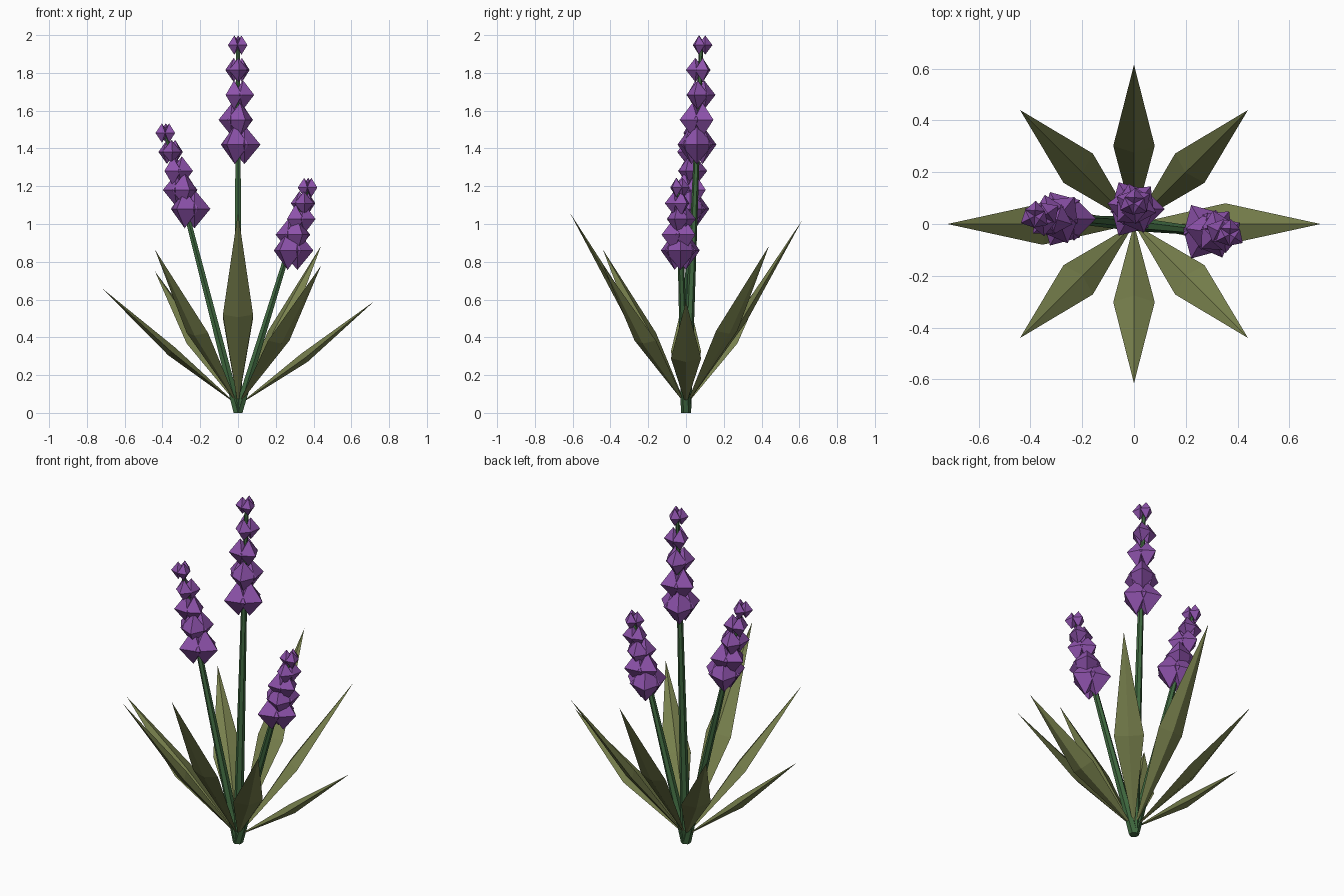
import bpy, bmesh, math
from mathutils import Vector, Matrix

if "Cube" in bpy.data.objects:
    bpy.data.objects.remove(bpy.data.objects["Cube"])


def material(name, rgb):
    m = bpy.data.materials.new(name)
    m.diffuse_color = (*rgb, 1)
    m.use_nodes = True
    m.node_tree.nodes["Principled BSDF"].inputs["Base Color"].default_value = m.diffuse_color
    return m


LEAF = material("leaf_green", (0.19, 0.22, 0.075))
STEM = material("stem_green", (0.05, 0.14, 0.05))
PETAL = material("petal_purple", (0.27, 0.085, 0.41))


def finish(bm, name, mat):
    bmesh.ops.recalc_face_normals(bm, faces=bm.faces)
    me = bpy.data.meshes.new(name)
    bm.to_mesh(me)
    bm.free()
    me.materials.append(mat)
    ob = bpy.data.objects.new(name, me)
    bpy.context.collection.objects.link(ob)


def add_bipyramid(bm, low, ring, high):
    """Closed spindle: a ring of points joined to a low and a high tip."""
    a, b = bm.verts.new(low), bm.verts.new(high)
    vs = [bm.verts.new(p) for p in ring]
    for i, v in enumerate(vs):
        w = vs[(i + 1) % len(vs)]
        bm.faces.new((a, w, v))
        bm.faces.new((b, v, w))


def stem(name, top):
    # Six-sided taper, sheared so both ends stay level
    bm = bmesh.new()
    bmesh.ops.create_cone(bm, cap_ends=True, segments=6, radius1=0.027,
                          radius2=0.011, depth=top.z,
                          matrix=Matrix.Translation((0, 0, top.z / 2)))
    for v in bm.verts:
        t = v.co.z / top.z
        v.co.x += top.x * t
        v.co.y += top.y * t
    finish(bm, name, STEM)


def blossom(name, first, last):
    # Five shrinking tiers of three octahedral buds around the stem
    bm = bmesh.new()
    for i in range(5):
        t = i / 4
        c = first.lerp(last, t)
        h = 0.103 - 0.052 * t
        r = 0.085 - 0.047 * t
        d = 0.034 - 0.012 * t
        for k in range(3):
            a = 0.9 * i + k * math.tau / 3
            p = c + Vector((math.cos(a), math.sin(a), 0)) * d
            ring = [p + Vector((math.cos(a + q * math.pi / 2),
                                math.sin(a + q * math.pi / 2), 0)) * r
                    for q in range(4)]
            up = Vector((0, 0, h))
            add_bipyramid(bm, p - up, ring, p + up)
    finish(bm, name, PETAL)


def leaf(name, tip):
    # Thin diamond-section blade, widest at mid length
    bm = bmesh.new()
    base = Vector((0, 0, 0.04))
    axis = (tip - base).normalized()
    side = axis.cross(Vector((0, 0, 1))).normalized()
    up = side.cross(axis)
    mid = base.lerp(tip, 0.49) - Vector((0, 0, 0.02))
    ring = [mid + side * 0.08, mid + up * 0.03,
            mid - side * 0.08, mid - up * 0.025]
    add_bipyramid(bm, base, ring, tip)
    finish(bm, name, LEAF)


# Flower stalks: first and last tier centres
stalks = {
    "centre": ((0, 0.058, 1.42), (0, 0.08, 1.947)),
    "left": ((-0.265, 0.02, 1.08), (-0.383, 0.03, 1.482)),
    "right": ((0.28, -0.03, 0.86), (0.37, -0.04, 1.193)),
}
for key, (lo, hi) in stalks.items():
    stem("stem_" + key, Vector(hi))
    blossom("blossom_" + key, Vector(lo), Vector(hi))

# Leaf rosette
tips = [(0.72, 0, 0.59), (0.44, 0.44, 0.885), (0, 0.615, 1.02),
        (-0.44, 0.44, 0.75), (-0.72, 0, 0.66), (-0.44, -0.44, 0.865),
        (0, -0.615, 1.06), (0.44, -0.44, 0.78)]
for i, tip in enumerate(tips):
    leaf(f"leaf_{i + 1}", Vector(tip))
